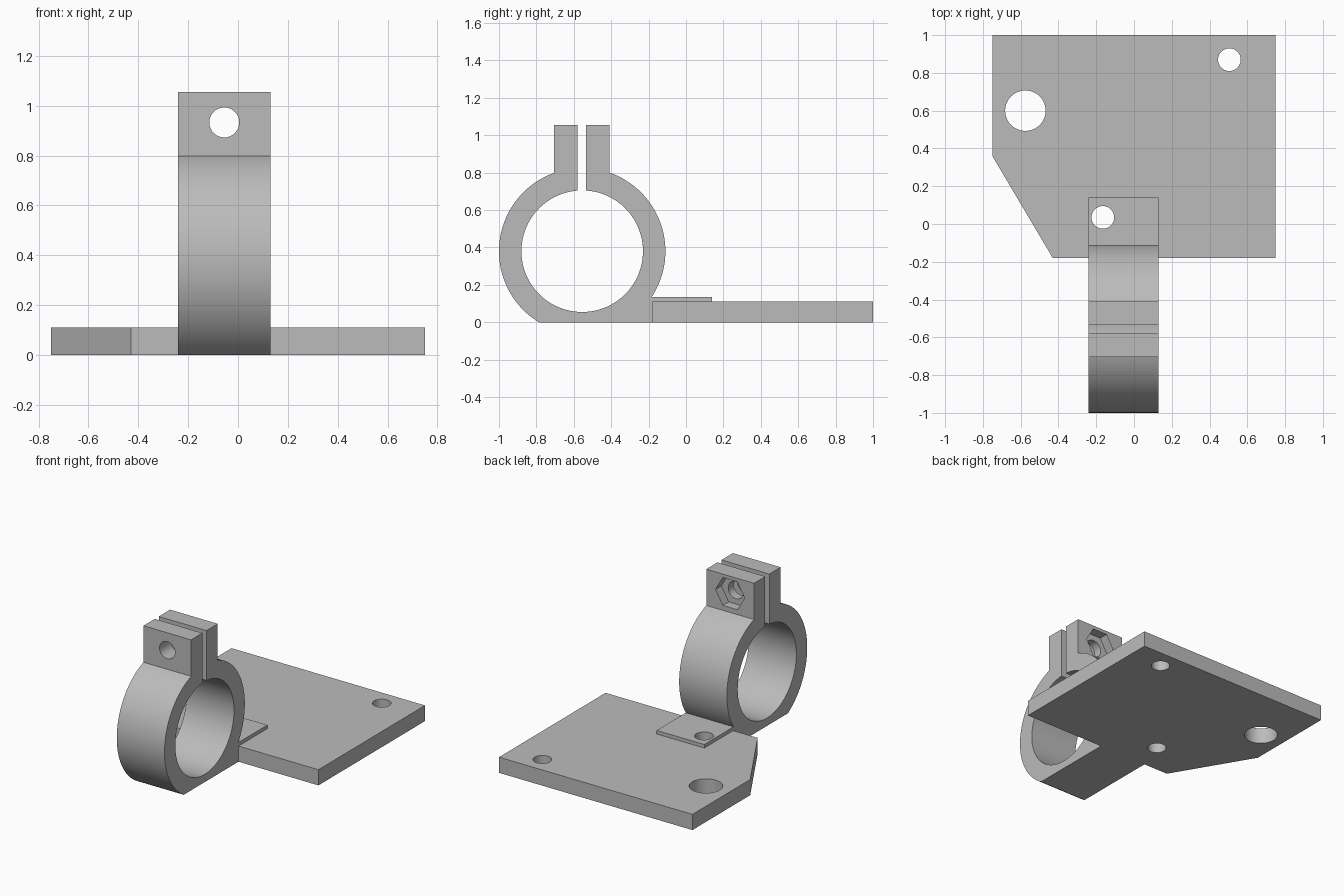
import bpy
from math import acos, asin, cos, sin, pi, radians
from mathutils import Matrix, Vector

cube = bpy.data.objects.get("Cube")
if cube:
    bpy.data.objects.remove(cube, do_unlink=True)

grey = bpy.data.materials.new("plain grey")
grey.use_nodes = True
grey.diffuse_color = (0.5, 0.5, 0.5, 1)
grey.node_tree.nodes["Principled BSDF"].inputs["Base Color"].default_value = (0.5, 0.5, 0.5, 1)


def prism(name, profile, to_world):
    """Closed solid between two copies of a profile; to_world gives its two end caps."""
    n = len(profile)
    verts = [to_world(a, b, end) for end in (0, 1) for a, b in profile]
    faces = [list(range(n))[::-1], list(range(n, 2 * n))]
    faces += [[i, (i + 1) % n, n + (i + 1) % n, n + i] for i in range(n)]
    mesh = bpy.data.meshes.new(name)
    mesh.from_pydata(verts, [], faces)
    mesh.materials.append(grey)
    obj = bpy.data.objects.new(name, mesh)
    bpy.context.collection.objects.link(obj)
    return obj


def drill(target, centre, radius, depth, axis="Z", sides=64):
    """Cut a round or hexagonal hole along an axis."""
    bpy.ops.mesh.primitive_cylinder_add(vertices=sides, radius=radius, depth=depth)
    cutter = bpy.context.object
    spin = Matrix.Rotation(pi / 2, 4, "Z")
    turn = Matrix.Rotation(pi / 2, 4, "X") if axis == "Y" else Matrix()
    cutter.data.transform(Matrix.Translation(Vector(centre)) @ turn @ spin)
    cutter.data.materials.append(grey)
    cutter.hide_render = True
    select(target)
    mod = target.modifiers.new("hole", "BOOLEAN")
    mod.operation, mod.solver, mod.object = "DIFFERENCE", "EXACT", cutter
    bpy.ops.object.modifier_apply(modifier=mod.name)
    bpy.data.objects.remove(cutter, do_unlink=True)


def select(obj):
    bpy.ops.object.select_all(action="DESELECT")
    obj.select_set(True)
    bpy.context.view_layer.objects.active = obj


def arc(radius, start, end, steps):
    angles = [start + (end - start) * i / steps for i in range(steps + 1)]
    return [(RING_Y + radius * cos(t), RING_Z + radius * sin(t)) for t in angles]


# Mounting plate with one clipped corner
THICK = 0.11
plate = prism("mounting_plate",
              [(-0.75, 0.36), (-0.43, -0.18), (0.75, -0.18), (0.75, 1), (-0.75, 1)],
              lambda x, y, end: (x, y, THICK * end))

# Split ring clamp: foot, tab, outer arcs, bore and the two ears in one profile
RING_Y, RING_Z, OUTER, BORE = -0.555, 0.38, 0.445, 0.325
EAR_TOP, TAB_TOP = 1.055, 0.135
BACK, SLOT_BACK, SLOT_FRONT, FRONT = -0.41, -0.535, -0.58, -0.705
LEFT, RIGHT = 0.13, -0.24


def angle_at(y, radius):
    return acos((y - RING_Y) / radius)


profile = [(-0.18, 0), (-0.18, THICK), (0.14, THICK), (0.14, TAB_TOP)]
profile += arc(OUTER, asin((TAB_TOP - RING_Z) / OUTER), angle_at(BACK, OUTER), 32)
profile += [(BACK, EAR_TOP), (SLOT_BACK, EAR_TOP)]
profile += arc(BORE, angle_at(SLOT_BACK, BORE), angle_at(SLOT_FRONT, BORE) - 2 * pi, 90)
profile += [(SLOT_FRONT, EAR_TOP), (FRONT, EAR_TOP)]
profile += arc(OUTER, angle_at(FRONT, OUTER), pi + asin(RING_Z / OUTER), 44)
clamp = prism("ring_clamp", profile,
              lambda y, z, end: (RIGHT + (LEFT - RIGHT) * end, y, z))

# Plate holes, the last one passing through the clamp tab too
drill(plate, (-0.575, 0.6, 0), 0.107, 1)
drill(plate, (0.505, 0.87, 0), 0.06, 1)
for part in (plate, clamp):
    drill(part, (-0.165, 0.035, 0), 0.06, 0.5)

# Bolt hole through both ears and the nut pocket in the back ear
BOLT_X, BOLT_Z = (LEFT + RIGHT) / 2, 0.933
drill(clamp, (BOLT_X, -0.555, BOLT_Z), 0.06, 0.6, "Y")
drill(clamp, (BOLT_X, BACK, BOLT_Z), 0.113, 0.13, "Y", 6)

for part in (plate, clamp):
    select(part)
    bpy.ops.object.shade_smooth_by_angle(angle=radians(30))
